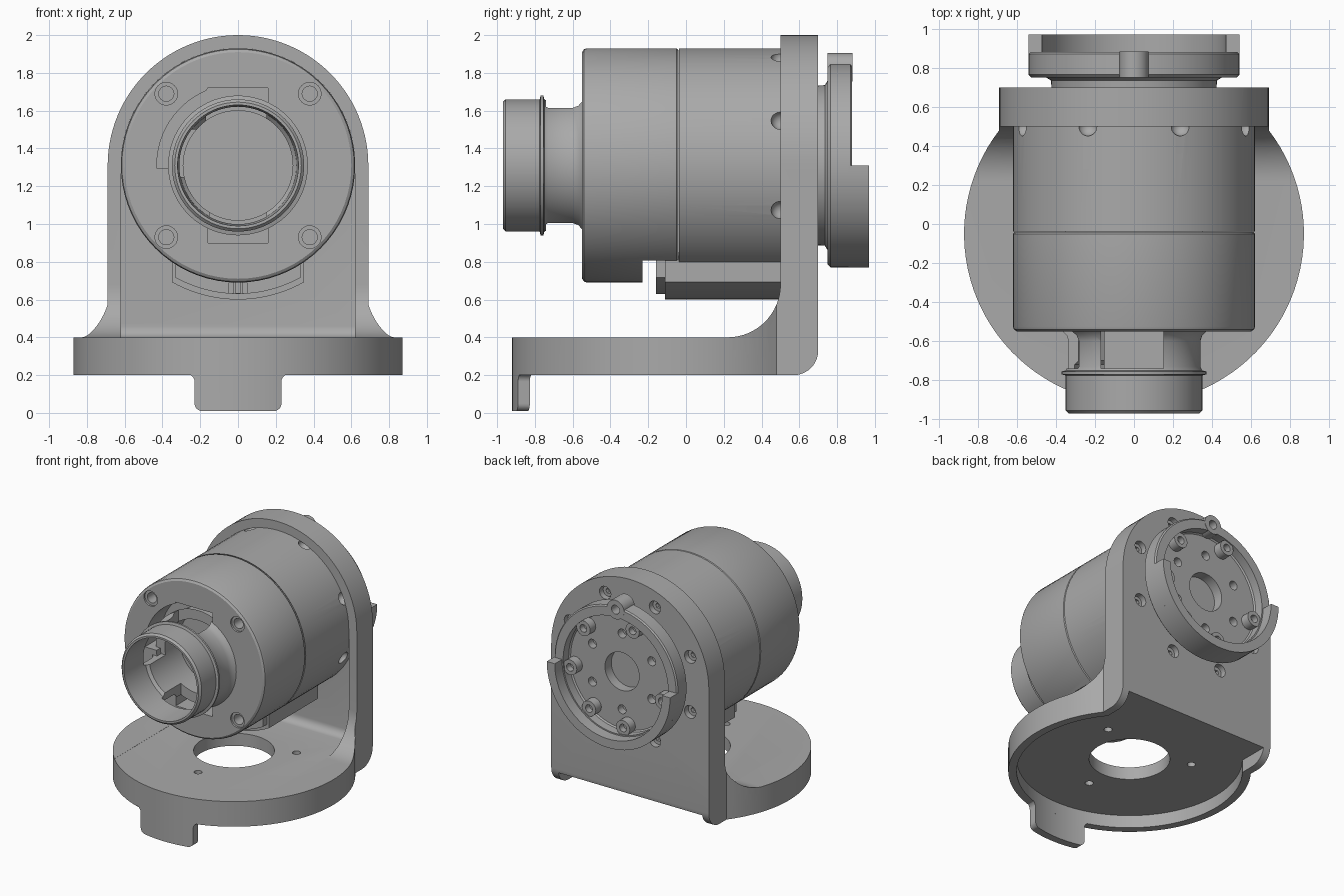
import bpy, bmesh
from math import sin, cos, radians, pi, acos, degrees

if "Cube" in bpy.data.objects:
    bpy.data.objects.remove(bpy.data.objects["Cube"])

CZ = 1.31   # height of the motor axis
DY = -0.05  # depth of the base disc centre

grey = bpy.data.materials.new("machined_grey")
grey.use_nodes = True
colour = (0.4, 0.4, 0.4, 1)
grey.diffuse_color = colour
grey.node_tree.nodes["Principled BSDF"].inputs["Base Color"].default_value = colour


def finish(name, bm):
    bmesh.ops.recalc_face_normals(bm, faces=bm.faces)
    mesh = bpy.data.meshes.new(name)
    bm.to_mesh(mesh)
    bm.free()
    mesh.materials.append(grey)
    ob = bpy.data.objects.new(name, mesh)
    bpy.context.collection.objects.link(ob)
    return ob


def arc(r, a0, a1, cx=0, cy=0, n=32):
    angles = [radians(a0 + (a1 - a0) * i / n) for i in range(n + 1)]
    return [(cx + r * cos(a), cy + r * sin(a)) for a in angles]


def prism(name, pts, axis, lo, hi):
    """Extrude a 2D outline along x (y,z), y (x,z) or z (x,y)."""
    place = {"x": lambda p: (lo, p[0], p[1]),
             "y": lambda p: (p[0], lo, p[1]),
             "z": lambda p: (p[0], p[1], lo)}[axis]
    bm = bmesh.new()
    face = bm.faces.new([bm.verts.new(place(p)) for p in pts])
    out = bmesh.ops.extrude_face_region(bm, geom=[face])
    step = [hi - lo if axis == a else 0 for a in "xyz"]
    moved = [g for g in out["geom"] if isinstance(g, bmesh.types.BMVert)]
    bmesh.ops.translate(bm, vec=step, verts=moved)
    return finish(name, bm)


def box(name, x0, x1, y0, y1, z0, z1):
    return prism(name, [(x0, y0), (x1, y0), (x1, y1), (x0, y1)], "z", z0, z1)


def rod(name, x, z, r, y0, y1, n=24):
    return prism(name, arc(r, 0, 360, x, z, n)[:-1], "y", y0, y1)


def lathe(name, profile, steps=72):
    """Turn an (radius, y) profile around the motor axis."""
    bm = bmesh.new()
    vs = [bm.verts.new((r, y, CZ)) for r, y in profile]
    es = [bm.edges.new(pair) for pair in zip(vs, vs[1:])]
    bmesh.ops.spin(bm, geom=vs + es, cent=(0, 0, CZ), axis=(0, 1, 0),
                   angle=2 * pi, steps=steps, use_merge=True)
    bmesh.ops.remove_doubles(bm, verts=bm.verts, dist=1e-5)
    return finish(name, bm)


def combine(ob, tools, op="DIFFERENCE", keep=False):
    """Apply booleans in order and drop the helper solids."""
    for tool in tools:
        mod = ob.modifiers.new("cut", "BOOLEAN")
        mod.operation, mod.object, mod.solver = op, tool, "EXACT"
        bpy.context.view_layer.update()
        dg = bpy.context.evaluated_depsgraph_get()
        mesh = bpy.data.meshes.new_from_object(ob.evaluated_get(dg))
        ob.modifiers.clear()
        ob.data = mesh
        if not keep:
            bpy.data.objects.remove(tool)


def polar(r, deg):
    return r * cos(radians(deg)), CZ + r * sin(radians(deg))


def plan(r, w, back):
    """Disc outline running into a straight-sided back."""
    a = degrees(acos(w / r))
    return [(w, back), (-w, back)] + arc(r, 180 - a, 360 + a, 0, DY, 72)


# Bracket: side profile, trimmed by the plan and the arched front outline
side = ([(-1, 0.2)] + arc(0.13, -90, 0, 0.57, 0.33, 10) + [(0.7, 2.1), (0.5, 2.1)]
        + arc(0.28, 0, -90, 0.22, 0.68, 16) + [(-1, 0.4)])
bracket = prism("bracket", side, "x", -1, 1)
arch = (arc(0.69, 0, 180, 0, CZ, 56)
        + [(-0.69, 1), (-1, 1), (-1, 0), (1, 0), (1, 1), (0.69, 1)])
combine(bracket, [prism("plan", plan(0.87, 0.69, 0.7), "z", 0, 2.2),
                  prism("arch", arch, "y", -1.2, 1.2)], "INTERSECT")
# Pocket between the side gussets, with a small fillet at the floor
pocket = prism("pocket", [(-1.2, 0.399)] + arc(0.06, -90, 0, 0.54, 0.459, 6)
               + [(0.6, 2.1), (-1.2, 2.1)], "x", -0.62, 0.62)
pocket_arch = arc(0.62, 0, 180, 0, CZ, 56) + [(-0.62, 0.3), (0.62, 0.3)]
combine(pocket, [prism("arch", pocket_arch, "y", -1.3, 1)], "INTERSECT")
cuts = [pocket,
        prism("underside", plan(0.81, 0.63, 1), "z", 0, 0.3),
        prism("centre_hole", arc(0.29, 0, 360, 0, DY, 48)[:-1], "z", 0, 1)]
for a in (-90, 30, 150):
    spot = (0.45 * cos(radians(a)), DY + 0.45 * sin(radians(a)))
    cuts.append(prism("fix_hole", arc(0.03, 0, 360, *spot, 16)[:-1], "z", 0, 1))
screw_angles = [22.5 + 45 * i for i in range(8)]
for a in screw_angles:
    cuts.append(rod("bolt_hole", *polar(0.57, a), 0.05, 0.55, 0.8))
combine(bracket, cuts)

# Curved locating tab under the front of the rim
tab = prism("front_tab", arc(0.87, 250, 290, 0, DY, 20)
            + arc(0.81, 290, 250, 0, DY, 20), "z", 0.01, 0.31)
tab_outline = (arc(0.04, 180, 270, -0.19, 0.05, 6) + arc(0.04, 270, 360, 0.19, 0.05, 6)
               + arc(0.04, 180, 90, 0.27, 0.165, 6) + arc(0.04, 90, 0, -0.27, 0.165, 6))
combine(tab, [prism("outline", tab_outline, "y", -1.2, 0)], "INTERSECT")

# Rear motor body with screw reliefs, and recessed bracket bolts
body = lathe("motor_body", [(0, -0.03), (0.612, -0.03), (0.62, -0.038),
                            (0.62, 0.61), (0, 0.61)])
cuts = []
for a in screw_angles:
    x, z = polar(0.62, a)
    bm = bmesh.new()
    bmesh.ops.create_icosphere(bm, subdivisions=3, radius=0.05)
    bmesh.ops.translate(bm, vec=(x, 0.5, z), verts=bm.verts)
    cuts.append(finish("relief", bm))
    bolt = rod("bracket_bolt", *polar(0.57, a), 0.045, 0.58, 0.66)
    combine(bolt, [rod("socket", *polar(0.57, a), 0.022, 0.63, 0.7, 6)])
combine(body, cuts)

# Front motor cover: central bore, wiring pocket, corner holes, connector notch
cover = lathe("motor_cover", [(0, -0.55), (0.6, -0.55), (0.615, -0.54), (0.62, -0.525),
                              (0.62, -0.05), (0.61, -0.04), (0, -0.04)])
wiring = ([(0.16, CZ - 0.41), (0.16, CZ + 0.41), (-0.16, CZ + 0.41)]
          + arc(0.43, 113, 182, 0, CZ, 14) + [(-0.16, CZ - 0.02), (-0.16, CZ - 0.41)])
cuts = [rod("bore", 0, CZ, 0.33, -1, -0.3, 48),
        prism("wiring", wiring, "y", -1, -0.35),
        box("notch", -0.36, 0.36, -0.23, 0, 0.5, 0.81)]
for a in (45, 135, 225, 315):
    cuts += [rod("counterbore", *polar(0.537, a), 0.06, -0.7, -0.535),
             rod("corner_hole", *polar(0.537, a), 0.04, -0.7, -0.4)]
combine(cover, cuts)

# Cable connector under the motor, shell and plug
for name, r, w, y0, y1 in (("connector_shell", 0.71, 0.35, -0.11, 0.5),
                           ("connector_plug", 0.68, 0.33, -0.16, 0)):
    a = degrees(acos(w / r))
    shape = arc(r, 180 + a, 360 - a, 0, CZ, 20) + [(w, 0.85), (-w, 0.85)]
    part = prism(name, shape, "y", y0, y1)
    if name == "connector_plug":
        combine(part, [box("slot", x - 0.012, x + 0.012, -0.2, -0.1, 0.635, 0.69)
                       for x in (-0.035, 0, 0.035)])

# Hollow front tube with collar, waisted neck and side windows
tube = lathe("front_tube", [(0, -0.32), (0.29, -0.32), (0.29, -0.7), (0.31, -0.72),
                            (0.32, -0.97), (0.335, -0.97), (0.35, -0.955), (0.35, -0.775),
                            (0.37, -0.77), (0.37, -0.755), (0.35, -0.75), (0.34, -0.73),
                            (0.34, -0.6), (0.35, -0.57), (0.37, -0.55), (0.37, -0.5),
                            (0.34, -0.48), (0.34, -0.28), (0, -0.28)])
combine(tube, [box("top_window", -0.17, 0.15, -0.74, -0.5, CZ, 1.8),
               box("low_window", -0.15, 0.15, -0.74, -0.5, 0.8, CZ),
               box("side_window", -0.5, 0, -0.74, -0.5, 1.25, 1.5)])

# Rear output flange: cup, top lug, raised lower rim
flange = lathe("rear_flange", [(0, 0.72), (0.15, 0.72), (0.15, 0.8), (0.45, 0.8),
                               (0.46, 0.81), (0.46, 0.88), (0.53, 0.88), (0.54, 0.87),
                               (0.54, 0.765), (0.525, 0.75), (0.45, 0.75), (0.425, 0.735),
                               (0.42, 0.66), (0, 0.66)])
lug = rod("flange_lug", 0, CZ + 0.52, 0.075, 0.75, 0.882)
lug_hole = rod("lug_hole", 0, CZ + 0.52, 0.035, 0.8, 1)
combine(lug, [lug_hole], keep=True)
combine(flange, [lug_hole] + [rod("hole", *polar(0.3, 30 + 60 * i), 0.035, 0.74, 0.9)
                              for i in range(6)])
prism("flange_lower_rim", arc(0.54, 180, 360, 0, CZ, 48)
      + arc(0.47, 360, 180, 0, CZ, 48), "y", 0.86, 0.97)
for a in (45, 110, 195, 262, 306, 353):
    boss = rod("flange_boss", *polar(0.41, a), 0.06, 0.79, 0.87)
    combine(boss, [rod("socket", *polar(0.41, a), 0.03, 0.82, 1)])

# Smooth the round parts and keep the machined edges crisp
bpy.ops.object.select_all(action="DESELECT")
for ob in bpy.context.scene.objects:
    if ob.type == "MESH" and grey.name in ob.data.materials:
        ob.select_set(True)
        bpy.context.view_layer.objects.active = ob
bpy.ops.object.shade_smooth_by_angle(angle=radians(30))
